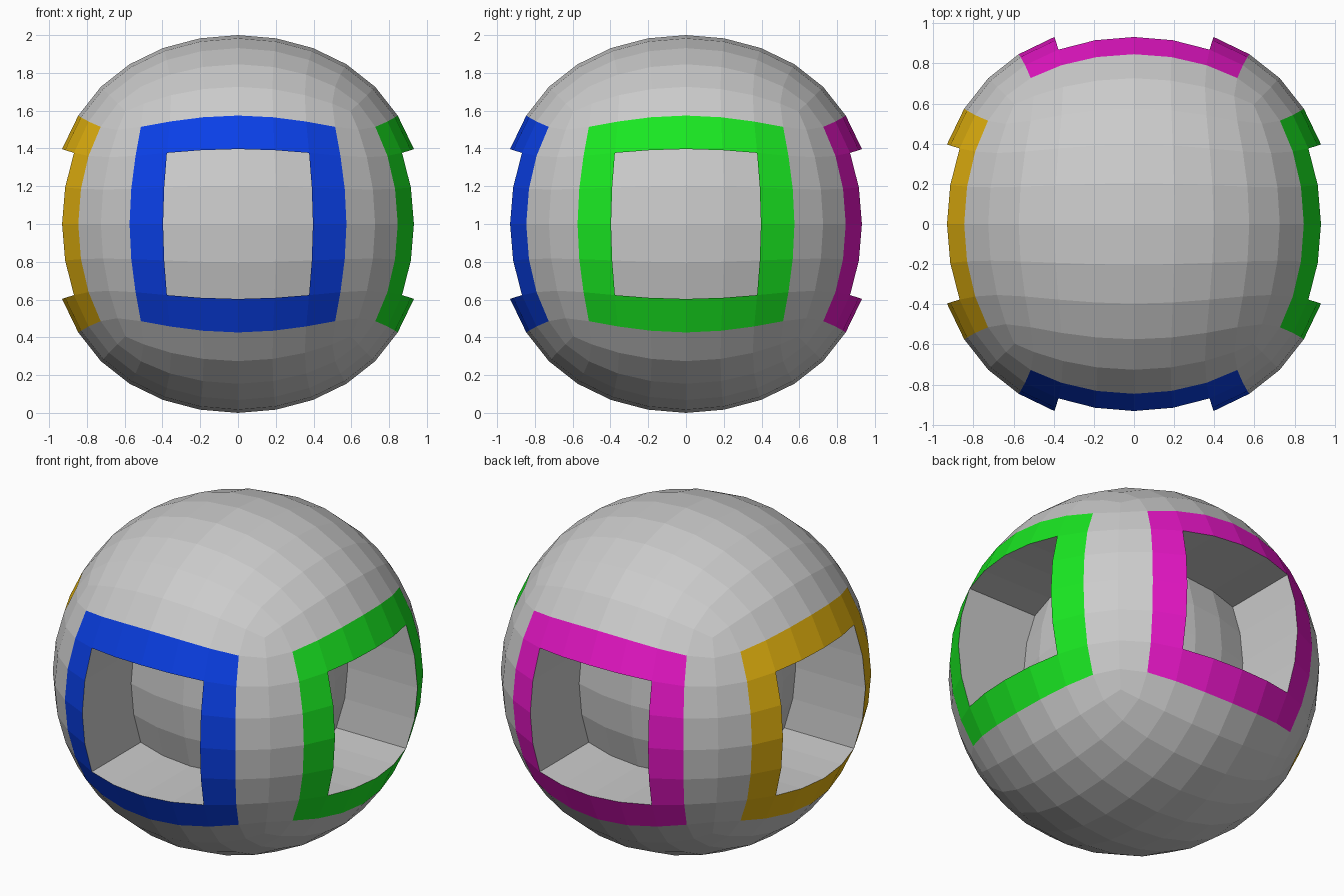
import bpy, bmesh
from mathutils import Vector

if "Cube" in bpy.data.objects:
    bpy.data.objects.remove(bpy.data.objects["Cube"])

DEPTH = 0.47  # how far each window panel is pushed inward


def add_object(name, bm, colour=None):
    mesh = bpy.data.meshes.new(name)
    bm.to_mesh(mesh)
    bm.free()
    obj = bpy.data.objects.new(name, mesh)
    obj.location.z = 1.0
    bpy.context.collection.objects.link(obj)
    if colour:
        mat = bpy.data.materials.new(name + "_paint")
        mat.diffuse_color = (*colour, 1.0)
        mat.use_nodes = True
        mat.node_tree.nodes["Principled BSDF"].inputs["Base Color"].default_value = mat.diffuse_color
        mesh.materials.append(mat)
    return obj


# Round ball: a cube smoothed three times, scaled so its poles sit at radius 1
bpy.ops.mesh.primitive_cube_add(size=2)
cube = bpy.context.object
sub = cube.modifiers.new("round", 'SUBSURF')
sub.levels = sub.render_levels = 3
bm = bmesh.new()
bm.from_object(cube, bpy.context.evaluated_depsgraph_get())
bpy.data.objects.remove(cube)
top = max(v.co.z for v in bm.verts)
bmesh.ops.scale(bm, vec=Vector((1, 1, 1)) / top, verts=bm.verts)

windows = {
    "front": (Vector((0, -1, 0)), (0.003, 0.05, 0.8)),
    "right": (Vector((1, 0, 0)), (0.01, 0.8, 0.016)),
    "back": (Vector((0, 1, 0)), (0.8, 0.008, 0.57)),
    "left": (Vector((-1, 0, 0)), (0.8, 0.465, 0.005)),
}


# Sort the faces of each window into frame ring and centre panel
def window_faces(axis):
    frame, panel = [], []
    for f in bm.faces:
        c = f.calc_center_median()
        along = c.dot(axis)
        off = c - axis * along
        reach = max(abs(x) for x in off)
        if along > 0 and reach < 0.35:
            panel.append(f)
        elif along > 0 and reach < 0.52:
            frame.append(f)
    return frame, panel


sorted_faces = {n: window_faces(axis) for n, (axis, _) in windows.items()}
frame_faces = []

for name, (axis, colour) in windows.items():
    frame, panel = sorted_faces[name]
    frame_faces += frame

    # Coloured window frame, copied out of the ball's surface
    ring = bmesh.new()
    for f in frame:
        ring.faces.new([ring.verts.new(v.co) for v in f.verts])
    bmesh.ops.remove_doubles(ring, verts=ring.verts, dist=1e-4)
    add_object(name + "_window_frame", ring, colour)

    # Recessed window panel with tunnel walls
    new = bmesh.ops.extrude_face_region(bm, geom=panel)["geom"]
    verts = [g for g in new if isinstance(g, bmesh.types.BMVert)]
    bmesh.ops.translate(bm, vec=-axis * DEPTH, verts=verts)
    left_over = [f for f in panel if f.is_valid]
    if left_over:
        bmesh.ops.delete(bm, geom=left_over, context='FACES')

# Grey shell without the frame rings
bmesh.ops.delete(bm, geom=frame_faces, context='FACES')
for f in bm.faces:
    f.smooth = False
add_object("ball_shell", bm)
